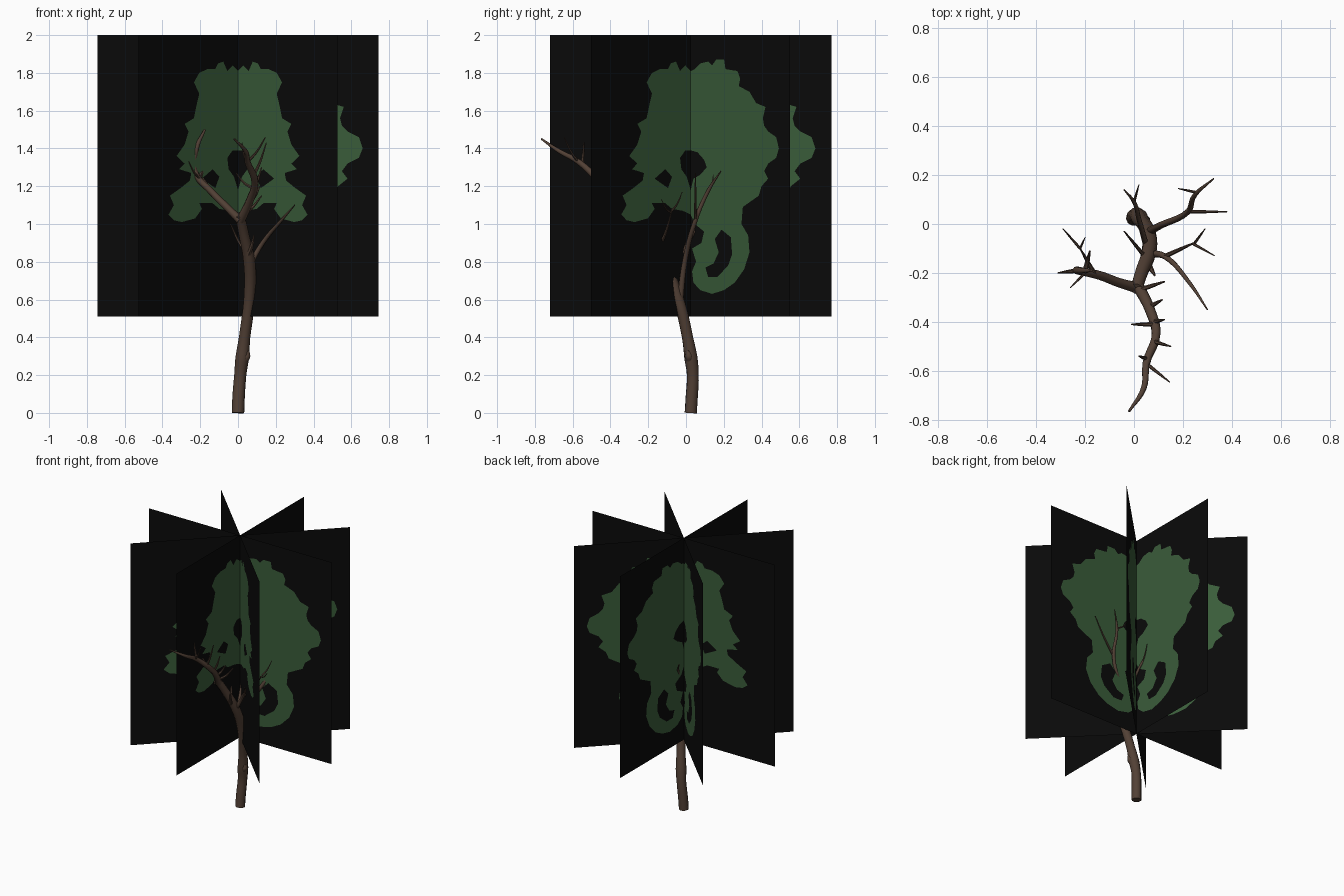
import bpy, math
from mathutils import Vector
from mathutils.geometry import delaunay_2d_cdt


def material(name, rgb):
    m = bpy.data.materials.new(name)
    m.diffuse_color = (*rgb, 1)
    return m


BLACK = material("card_black", (0.003, 0.003, 0.003))
GREEN = material("leaf_green", (0.042, 0.107, 0.042))
BARK = material("bark_brown", (0.085, 0.052, 0.036))

CY = 0.025              # depth of the tree axis
HALF, Z0, Z1 = 0.745, 0.51, 2.0

# ---- foliage silhouette on each card (across, height), in hundredths ----
NARROW = [(0, 181), (-4, 184), (-8, 181), (-11, 186), (-15, 185), (-17, 182), (-23, 182),
          (-29, 180), (-33, 175), (-29, 169), (-31, 163), (-33, 156), (-40, 153), (-37, 149),
          (-40, 142), (-46, 136), (-40, 132), (-44, 129), (-35, 127), (-36, 123), (-43, 119),
          (-51, 115), (-48, 110), (-52, 105), (-48, 102), (-42, 101), (-32, 103), (-27, 108),
          (-29, 111), (-19, 111), (-14, 108), (-6, 107), (0, 105)]
WIDE = [(3, 100), (10, 96), (8, 90), (1, 87), (4, 80), (1, 75), (2, 69), (7, 65), (16, 63),
        (25, 65), (33, 69), (40, 76), (44, 85), (43, 94), (38, 100), (39, 109), (43, 111),
        (51, 115), (53, 120), (58, 124), (55, 128), (58, 132), (64, 135), (66, 140),
        (64, 146), (58, 149), (55, 152), (54, 156), (56, 162), (49, 164), (44, 170),
        (36, 173), (37, 177), (35, 181), (26, 182), (25, 187), (19, 187), (16, 184),
        (13, 186), (7, 185), (3, 182)]
HOLES = [
    [(0, 139), (-4, 139), (-8, 135), (-7, 129), (-3, 125), (0, 118), (2, 124), (7, 126),
     (12, 130), (10, 134), (5, 138)],
    [(-19, 129), (-27, 124), (-17, 119), (-14, 125)],
    [(18, 92), (23, 97), (30, 93), (31, 84), (28, 78), (20, 72), (13, 72), (11, 77),
     (17, 79), (21, 85)],
]


def inside(p, loop):
    hit = False
    for a, b in zip(loop, loop[1:] + loop[:1]):
        if (a[1] > p[1]) != (b[1] > p[1]):
            if p[0] < a[0] + (p[1] - a[1]) * (b[0] - a[0]) / (b[1] - a[1]):
                hit = not hit
    return hit


# Triangulate one square card with the silhouette cut into it
leaf = [[(u / 100, z / 100) for u, z in loop] for loop in [NARROW + WIDE] + HOLES]
square = [(-HALF, Z0), (HALF, Z0), (HALF, Z1), (-HALF, Z1)]
pts, edges = [], []
for loop in [square] + leaf:
    s, n = len(pts), len(loop)
    pts += [Vector(p) for p in loop]
    edges += [(s + i, s + (i + 1) % n) for i in range(n)]
out = delaunay_2d_cdt(pts, edges, [], 0, 1e-5)
verts, faces = out[0], out[2]


def is_leaf(f):
    c = sum((verts[i] for i in f), Vector((0, 0))) / len(f)
    return inside(c, leaf[0]) and not any(inside(c, h) for h in leaf[1:])


# Four crossed cards, 45 degrees apart; the wide half faces right and back
for k, deg in enumerate((0, 45, 90, 135)):
    c, s = math.cos(math.radians(deg)), math.sin(math.radians(deg))
    me = bpy.data.meshes.new("foliage_card")
    me.from_pydata([(v.x * c, CY + v.x * s, v.y) for v in verts], [], faces)
    me.materials.append(BLACK)
    me.materials.append(GREEN)
    for poly, f in zip(me.polygons, faces):
        poly.material_index = int(is_leaf(f))
    ob = bpy.data.objects.new(f"foliage_card_{k + 1}", me)
    bpy.context.collection.objects.link(ob)


# ---- trunk and branches: tapered tubes through (x, y, z, radius) ----
def tube(name, path, res=2):
    cu = bpy.data.curves.new(name, 'CURVE')
    cu.dimensions = '3D'
    cu.bevel_depth, cu.bevel_resolution = 1.0, res
    cu.resolution_u, cu.use_fill_caps = 5, True
    sp = cu.splines.new('BEZIER')
    sp.bezier_points.add(len(path) - 1)
    for bp, (x, y, z, r) in zip(sp.bezier_points, path):
        bp.co, bp.radius = (x, y, z), r
        bp.handle_left_type = bp.handle_right_type = 'AUTO'
    cu.materials.append(BARK)
    ob = bpy.data.objects.new(name, cu)
    bpy.context.collection.objects.link(ob)
    bpy.ops.object.select_all(action='DESELECT')
    ob.select_set(True)
    bpy.context.view_layer.objects.active = ob
    bpy.ops.object.convert(target='MESH')
    bpy.ops.object.shade_smooth_by_angle(angle=math.radians(50))


def twig(name, start, end, r=0.008, bend=0.015):
    mid = [(a + b) / 2 for a, b in zip(start, end)]
    tube(name, [(*start, r), (mid[0], mid[1], mid[2] - bend, r * 0.75), (*end, r * 0.3)], 1)


tube("trunk", [(0, .025, 0, .033), (.003, .03, .08, .033), (.012, .036, .2, .032),
               (.022, .026, .29, .036), (.035, .008, .4, .030), (.06, -.04, .6, .030),
               (.06, -.12, .8, .031), (.03, -.2, .95, .027), (.01, -.265, 1.05, .025)], 3)
tube("trunk_knot", [(.03, .02, .27, .018), (.045, .015, .30, .022), (.05, .01, .33, .012)])
tube("front_limb", [(.015, -.25, 1.02, .024), (.065, -.35, 1.13, .021), (.09, -.45, 1.22, .019),
                    (.05, -.57, 1.33, .016), (.04, -.67, 1.385, .012), (-.02, -.765, 1.45, .005)])
tube("left_limb", [(.01, -.26, 1.02, .022), (-.06, -.24, 1.09, .019), (-.14, -.21, 1.17, .018),
                   (-.23, -.19, 1.28, .016), (-.22, -.19, 1.40, .014), (-.175, -.19, 1.5, .006)])
tube("back_right_branch", [(.055, -.035, .56, .018), (.11, -.005, .81, .014),
                           (.22, .05, 1.02, .012), (.25, .12, 1.18, .010),
                           (.325, .185, 1.28, .003)])
tube("right_branch", [(.06, -.12, .78, .015), (.13, -.135, .90, .012), (.23, -.245, 1.02, .008),
                      (.3, -.35, 1.1, .003)])
tube("back_branch", [(.05, -.09, .72, .012), (.02, .02, .92, .010), (0, .09, 1.04, .008),
                     (-.04, .14, 1.12, .003)])

# Small twigs: (start, end, radius)
TWIGS = [
    ((.22, .05, 1.02), (.38, .05, 1.27), .008),
    ((.25, .13, 1.19), (.18, .145, 1.26), .006),
    ((.13, -.13, .90), (.25, -.075, 1.07), .010),
    ((.25, -.075, 1.07), (.29, -.02, 1.17), .006),
    ((.24, -.08, 1.06), (.33, -.13, 1.13), .006),
    ((.0, .09, 1.04), (.02, .16, 1.14), .006),
    ((.05, -.14, .84), (-.04, -.03, 1.0), .009),
    ((.055, -.16, .84), (.085, -.21, .94), .014),
    ((.02, -.27, 1.05), (.125, -.235, 1.15), .011),
    ((.06, -.34, 1.12), (.115, -.31, 1.2), .011),
    ((.08, -.41, 1.19), (-.01, -.41, 1.27), .010),
    ((.08, -.40, 1.18), (.125, -.39, 1.30), .010),
    ((.08, -.48, 1.25), (.15, -.50, 1.43), .009),
    ((.05, -.57, 1.33), (.145, -.645, 1.46), .008),
    ((.05, -.55, 1.32), (.02, -.54, 1.43), .009),
    ((-.16, -.205, 1.2), (-.22, -.10, 1.32), .010),
    ((-.22, -.10, 1.32), (-.29, -.02, 1.4), .006),
    ((-.22, -.10, 1.32), (-.20, -.055, 1.4), .005),
    ((-.20, -.195, 1.25), (-.18, -.11, 1.34), .012),
    ((-.23, -.19, 1.3), (-.31, -.2, 1.4), .010),
    ((-.2, -.2, 1.24), (-.26, -.26, 1.33), .006),
]
for i, (a, b, r) in enumerate(TWIGS):
    twig(f"twig_{i + 1}", a, b, r)
